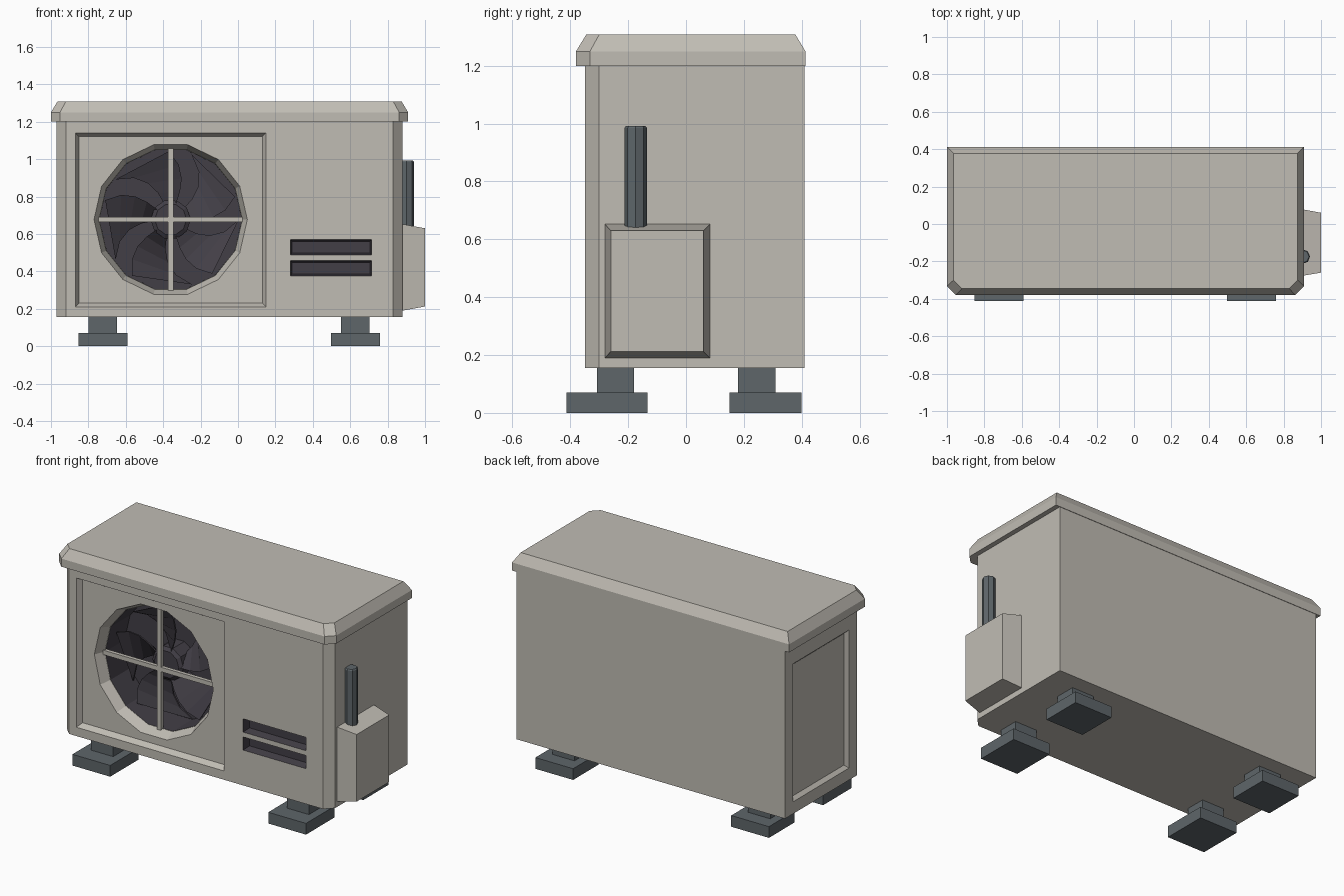
import bpy, bmesh, math

if "Cube" in bpy.data.objects:
    bpy.data.objects.remove(bpy.data.objects["Cube"])


def material(name, rgb):
    m = bpy.data.materials.new(name)
    m.diffuse_color = (*rgb, 1)
    m.use_nodes = True
    m.node_tree.nodes["Principled BSDF"].inputs["Base Color"].default_value = m.diffuse_color
    return m


MATS = [material("warm_grey_casing", (0.53, 0.505, 0.455)),
        material("dark_interior", (0.055, 0.049, 0.062)),
        material("slate_feet", (0.112, 0.132, 0.144))]
CASING, DARK, SLATE = 0, 1, 2


def loft(name, rings, mat):
    """Closed solid through a list of equal-length point rings."""
    bm = bmesh.new()
    rows = [[bm.verts.new(p) for p in ring] for ring in rings]
    n = len(rows[0])
    for a, b in zip(rows, rows[1:]):
        for i in range(n):
            bm.faces.new((a[i], a[(i + 1) % n], b[(i + 1) % n], b[i]))
    bm.faces.new(rows[0])
    bm.faces.new(rows[-1])
    bmesh.ops.recalc_face_normals(bm, faces=bm.faces)
    me = bpy.data.meshes.new(name)
    for m in MATS:
        me.materials.append(m)
    for f in bm.faces:
        f.material_index = mat
    bm.to_mesh(me)
    bm.free()
    ob = bpy.data.objects.new(name, me)
    bpy.context.collection.objects.link(ob)
    return ob


def rect(axis, pos, u0, u1, v0, v1):
    """Rectangle perpendicular to an axis; u, v are the remaining axes in order."""
    pts = [(u0, v0), (u1, v0), (u1, v1), (u0, v1)]
    return [{"x": (pos, u, v), "y": (u, pos, v), "z": (u, v, pos)}[axis] for u, v in pts]


def box(name, x0, x1, y0, y1, z0, z1, mat):
    return loft(name, [rect("z", z0, x0, x1, y0, y1), rect("z", z1, x0, x1, y0, y1)], mat)


def circle(y, r, n, cx, cz):
    return [(cx + r * math.cos(math.tau * i / n), y, cz + r * math.sin(math.tau * i / n))
            for i in range(n)]


def plan(z, x0, x1, y0, y1, c):
    """Plan outline with its two front corners cut off."""
    return [(x0, y1, z), (x0, y0 + c, z), (x0 + c, y0, z),
            (x1 - c, y0, z), (x1, y0 + c, z), (x1, y1, z)]


def cut(target, outer, inner, mat):
    """Cut a tapered recess; the outer ring is extended beyond the surface."""
    start = [tuple(a + 0.6 * (a - b) for a, b in zip(p, q)) for p, q in zip(outer, inner)]
    cutter = loft("cutter", [start, inner], mat)
    cutter.hide_render = True
    mod = target.modifiers.new("recess", "BOOLEAN")
    mod.operation = "DIFFERENCE"
    mod.solver = "EXACT"
    mod.object = cutter
    bpy.context.view_layer.objects.active = target
    bpy.ops.object.modifier_apply(modifier=mod.name)
    bpy.data.objects.remove(cutter)


FX, FZ, SIDES = -0.36, 0.677, 14    # fan centre and opening sides

# Casing with recessed panels, fan opening and vents
body = loft("casing", [plan(0.155, -0.97, 0.88, -0.35, 0.41, 0.05),
                       plan(1.2, -0.97, 0.88, -0.35, 0.41, 0.05)], CASING)
cut(body, rect("y", -0.35, -0.87, 0.15, 0.21, 1.14),
    rect("y", -0.315, -0.85, 0.13, 0.23, 1.12), CASING)
cut(body, circle(-0.315, 0.41, SIDES, FX, FZ), circle(-0.25, 0.383, SIDES, FX, FZ), CASING)
cut(body, circle(-0.25, 0.381, SIDES, FX, FZ), circle(-0.06, 0.380, SIDES, FX, FZ), DARK)
cut(body, rect("x", -0.97, -0.22, 0.33, 0.23, 1.09),
    rect("x", -0.948, -0.20, 0.31, 0.25, 1.07), CASING)
for z0, z1 in ((0.375, 0.457), (0.487, 0.57)):
    cut(body, rect("y", -0.35, 0.28, 0.715, z0, z1),
        rect("y", -0.30, 0.29, 0.705, z0 + 0.01, z1 - 0.01), DARK)

# Lid with sloped rim
loft("lid", [plan(1.2, -1.0, 0.91, -0.38, 0.413, 0.048),
             plan(1.25, -1.0, 0.91, -0.38, 0.413, 0.048),
             plan(1.308, -0.965, 0.875, -0.345, 0.378, 0.045)], CASING)

# Cross bars of the fan guard
box("guard_bar_vertical", FX - 0.014, FX + 0.014, -0.265, -0.24, FZ - 0.383, FZ + 0.383, CASING)
box("guard_bar_horizontal", FX - 0.385, FX + 0.385, -0.264, -0.241, FZ - 0.014, FZ + 0.014, CASING)

# Fan hub and swept, pitched blades
loft("fan_hub", [circle(-0.19, 0.085, 10, FX, FZ), circle(-0.175, 0.107, 10, FX, FZ),
                 circle(-0.055, 0.107, 10, FX, FZ)], DARK)
BLADES = 5
for k in range(BLADES):
    rings = []
    for i in range(5):
        t = i / 4
        r = 0.09 + 0.275 * t
        mid = math.tau * k / BLADES + 0.35 + 0.45 * t * t
        half = 0.36 + 0.1 * t
        ring = []
        for da, y in ((-half, -0.185), (half, -0.10), (half, -0.09), (-half, -0.175)):
            ring.append((FX + r * math.cos(mid + da), y, FZ + r * math.sin(mid + da)))
        rings.append(ring)
    loft(f"fan_blade_{k + 1}", rings, DARK)

# Pipe cover box and pipe on the right side
loft("valve_cover", [rect("x", 0.87, -0.282, 0.084, 0.188, 0.654),
                     rect("x", 1.0, -0.26, 0.06, 0.212, 0.63)], CASING)
px, py = 0.902, -0.174
loft("pipe", [[(px + r * math.cos(math.tau * i / 8), py + r * math.sin(math.tau * i / 8), z)
               for i in range(8)]
              for z, r in ((0.60, 0.039), (0.985, 0.039), (0.992, 0.034))], SLATE)

# Four feet, each a stem on a pad
for side, x in (("left", -0.722), ("right", 0.628)):
    for end, p0, p1, s0, s1 in (("front", -0.413, -0.133, -0.307, -0.18),
                                ("back", 0.15, 0.40, 0.18, 0.31)):
        box(f"{end}_{side}_pad", x - 0.13, x + 0.13, p0, p1, 0, 0.07, SLATE)
        box(f"{end}_{side}_stem", x - 0.076, x + 0.076, s0, s1, 0.07, 0.16, SLATE)
